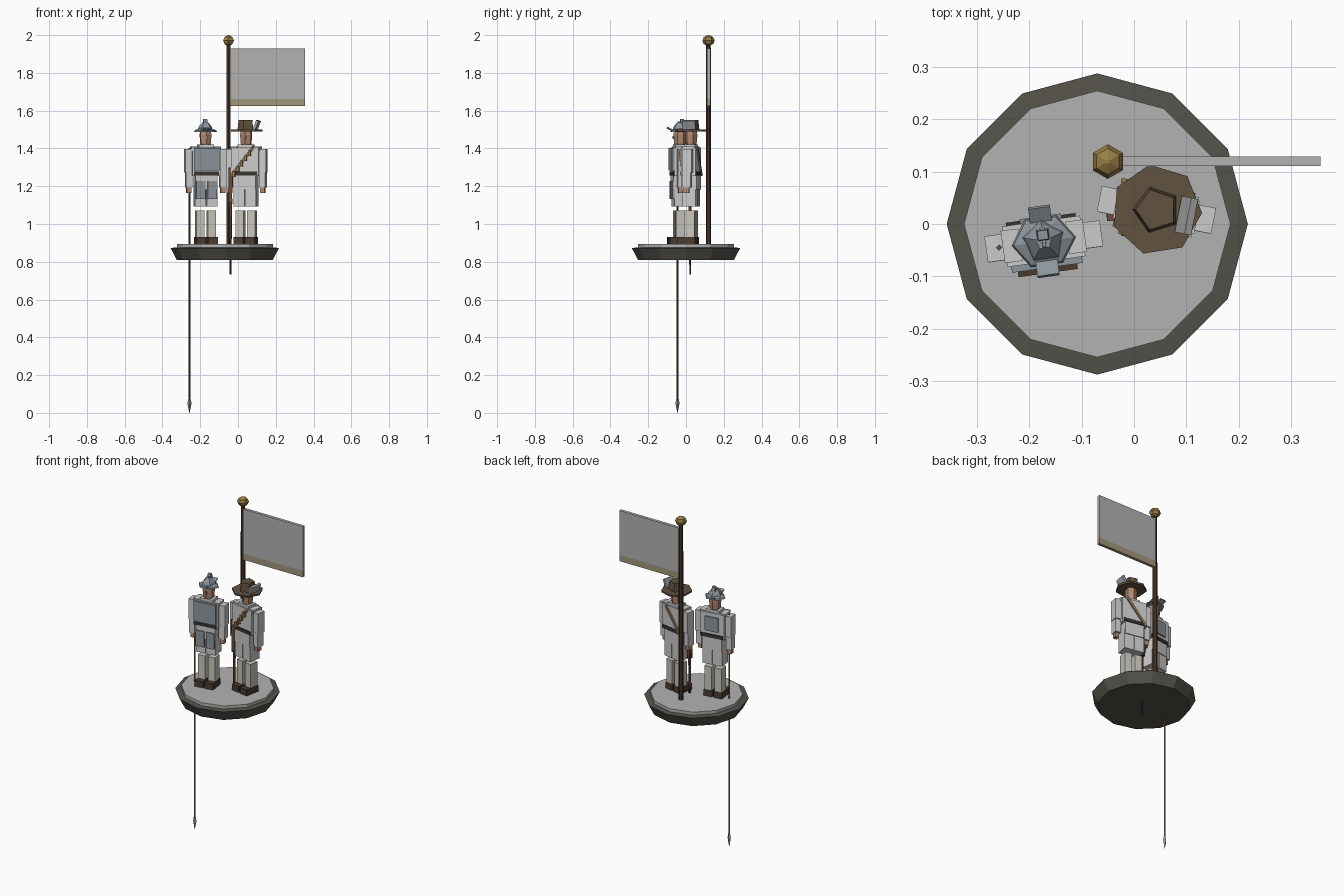
import bpy, bmesh
from math import radians, pi
from mathutils import Matrix, Vector

if "Cube" in bpy.data.objects:
    bpy.data.objects.remove(bpy.data.objects["Cube"])

COLORS = {
    "stone_top": (0.45, 0.45, 0.45), "stone_rim": (0.09, 0.085, 0.07),
    "wood": (0.06, 0.035, 0.02), "red_wood": (0.16, 0.07, 0.04),
    "gold": (0.32, 0.21, 0.06), "band": (0.36, 0.31, 0.2),
    "steel": (0.27, 0.30, 0.33), "skin": (0.45, 0.25, 0.17),
    "leather": (0.33, 0.21, 0.09), "belt": (0.04, 0.035, 0.03),
    "boot": (0.07, 0.045, 0.03), "felt": (0.12, 0.085, 0.05),
    "stocking": (0.58, 0.56, 0.51), "felt_flap": (0.38, 0.38, 0.38),
    "brown_pole": (0.12, 0.075, 0.04),
}
MATS = {}


def mat(name):
    if name not in MATS:
        m = bpy.data.materials.new(name)
        m.diffuse_color = (*COLORS[name], 1)
        m.use_nodes = True
        m.node_tree.nodes["Principled BSDF"].inputs["Base Color"].default_value = m.diffuse_color
        MATS[name] = m
    return MATS[name]


def finish(name, bm, color, matrix):
    bm.transform(matrix)
    me = bpy.data.meshes.new(name)
    bm.to_mesh(me)
    bm.free()
    ob = bpy.data.objects.new(name, me)
    bpy.context.collection.objects.link(ob)
    if color:
        me.materials.append(mat(color))
    return ob


def box(name, c, s, color=None, M=Matrix(), rot=(0, 'X'), taper=1.0):
    """Box by centre and size; taper scales the top face."""
    bm = bmesh.new()
    bmesh.ops.create_cube(bm, size=1)
    for v in bm.verts:
        k = taper if v.co.z > 0 else 1
        v.co = Vector((v.co.x * s[0] * k, v.co.y * s[1] * k, v.co.z * s[2]))
    R = Matrix.Rotation(radians(rot[0]), 4, rot[1])
    return finish(name, bm, color, M @ Matrix.Translation(c) @ R)


def lathe(name, rings, n, color=None, M=Matrix(), at=(0, 0), turn=0, squash=1.0):
    """Faceted cone or disc through (radius, z) rings, capped at both ends."""
    bm = bmesh.new()
    loops = []
    for r, z in rings:
        loops.append([bm.verts.new(Matrix.Rotation(radians(turn) + 2 * pi * i / n, 3, 'Z')
                                   @ Vector((r, 0, z))) for i in range(n)])
    for a, b in zip(loops, loops[1:]):
        for i in range(n):
            j = (i + 1) % n
            bm.faces.new((a[i], a[j], b[j], b[i]))
    bm.faces.new(loops[0][::-1])
    bm.faces.new(loops[-1])
    S = Matrix.Diagonal((1, squash, 1, 1))
    return finish(name, bm, color, M @ Matrix.Translation((*at, 0)) @ S)


def soldier(tag, x, y, yaw):
    """Shared body, built around its own axis and facing -y."""
    M = Matrix.Translation((x, y, 0)) @ Matrix.Rotation(radians(yaw), 4, 'Z')
    for side, s in (("left", -1), ("right", 1)):
        p = f"{tag}_{side}_"
        box(p + "boot", (s * .031, -.015, .911), (.052, .092, .038), "boot", M)
        box(p + "stocking", (s * .031, 0, 1.0), (.044, .055, .145), "stocking", M)
        box(p + "breeches", (s * .031, 0, 1.15), (.058, .072, .115), None, M)
        box(p + "upper_arm", (s * .091, 0, 1.335), (.040, .050, .125), None, M)
        box(p + "forearm", (s * .091, -.004, 1.235), (.034, .043, .085), None, M)
        box(p + "hand", (s * .091, -.006, 1.185), (.024, .028, .04), "skin", M)
        box(p + "shoulder", (s * .062, 0, 1.398), (.034, .062, .022), None, M)
    box(tag + "_coat_skirt", (0, 0, 1.22), (.118, .082, .075), None, M)
    box(tag + "_torso", (0, 0, 1.33), (.150, .078, .15), None, M)
    box(tag + "_belt", (0, 0, 1.268), (.134, .09, .02), "belt", M)
    box(tag + "_collar", (0, 0, 1.41), (.08, .06, .02), None, M)
    lathe(tag + "_head", [(.022, 1.405), (.03, 1.425), (.034, 1.47), (.03, 1.5)],
          6, "skin", M, turn=30)
    box(tag + "_nose", (0, -.031, 1.457), (.01, .012, .016), "skin", M)
    return M


# Plinth
C = (-.07, 0)
lathe("base_rim", [(.254, .81), (.287, .873), (.254, .876)], 12, "stone_rim", at=C)
lathe("base_top", [(.254, .873), (.254, .894)], 12, "stone_top", at=C)

# Flagpole, finial and flag
P = (-.05, .119)
lathe("flagpole", [(.014, .89), (.012, 1.95)], 6, "wood", at=P, turn=30)
lathe("pole_finial", [(.004, 1.942), (.025, 1.953), (.033, 1.971), (.025, 1.989), (.004, 2.0)],
      6, "gold", at=P, turn=30)
box("flag", (.157, .12, 1.795), (.396, .018, .268), "stone_top")
box("flag_band", (.157, .12, 1.643), (.396, .018, .038), "band")

# Armoured soldier
A = soldier("pikeman", -.172, -.033, 8)
box("breastplate", (0, -.040, 1.342), (.136, .022, .12), "steel", A)
box("backplate", (.0, .041, 1.34), (.08, .014, .085), "steel", A)
for s in (-1, 1):
    box("thigh_plate", (s * .031, -.042, 1.18), (.05, .012, .095), "steel", A)
lathe("helmet_brim", [(.062, 1.488), (.058, 1.496), (.035, 1.505)], 6, "steel", A, squash=.85)
lathe("helmet_crown", [(.043, 1.495), (.036, 1.515), (.016, 1.538)], 5, "steel", A, turn=90)
box("helmet_front_peak", (0, -.052, 1.502), (.042, .032, .008), "steel", A, rot=(-28, 'X'))
box("helmet_back_peak", (0, .052, 1.502), (.042, .032, .008), "steel", A, rot=(28, 'X'))
box("helmet_comb", (0, .004, 1.53), (.01, .05, .026), "steel", A, taper=.6)
box("helmet_plume", (0, .012, 1.542), (.024, .022, .028), "steel", A, taper=.8)

# Pike held point down
lathe("pike_shaft", [(.006, .07), (.006, 1.403)], 4, "brown_pole", at=(-.257, -.045))
lathe("pike_head", [(.001, 0), (.011, .05), (.005, .082)], 4, "steel", at=(-.257, -.045))

# Soldier with the wide hat
B = soldier("musketeer", .043, .027, -11)
lathe("hat_brim", [(.086, 1.489), (.087, 1.499)], 7, "felt", B, turn=110)
lathe("hat_crown", [(.046, 1.497), (.04, 1.55)], 5, "felt", B, turn=190)
box("hat_upturned_brim", (.058, 0, 1.524), (.014, .07, .05), "felt_flap", B, rot=(22, 'Y'))

# Bandolier front and back, with charges hanging along the front
for name, y in (("bandolier_front", -.042), ("bandolier_back", .042)):
    box(name, (-.014, y, 1.33), (.014, .01, .185), "leather", B, rot=(38, 'Y'))
for i in range(5):
    t = i / 4 - .5
    box("powder_charge", (-.014 + .085 * t, -.052, 1.32 + .11 * t),
        (.014, .014, .03), "leather", B)

# Musket held muzzle down
G = (-.040, .022)
lathe("musket_barrel", [(.005, .733), (.007, .93)], 6, "belt", at=G)
lathe("musket_forestock", [(.008, .92), (.009, 1.14)], 6, "red_wood", at=G)
box("musket_lock", (-.040, .022, 1.12), (.024, .02, .03), "belt")
box("musket_stock", (-.040, .022, 1.21), (.018, .026, .18), "red_wood", taper=1.25)
